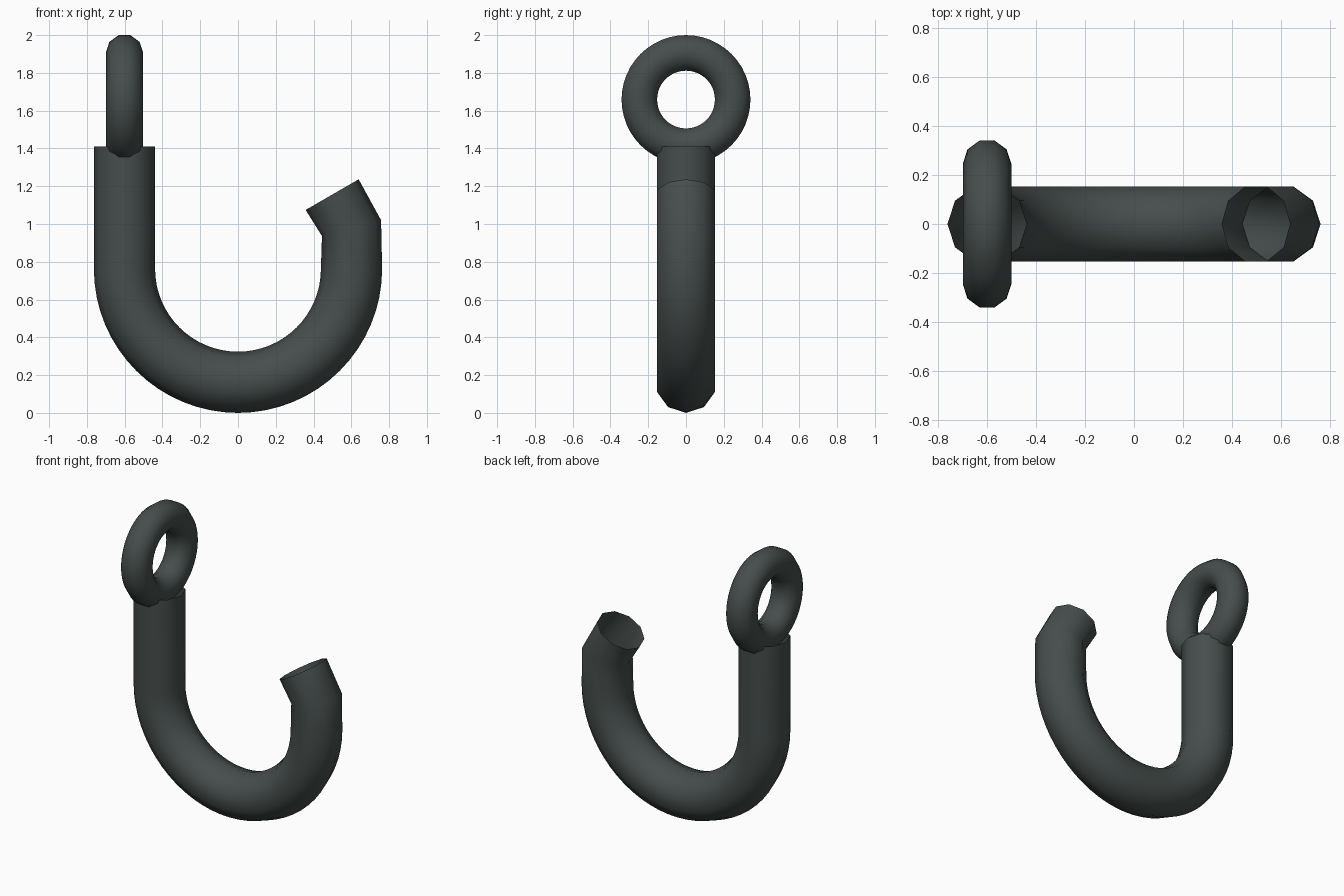
import bpy, bmesh
from math import sin, cos, pi, radians
from mathutils import Vector

if "Cube" in bpy.data.objects:
    bpy.data.objects.remove(bpy.data.objects["Cube"])

SIDES = 10

mat = bpy.data.materials.new("dark_iron")
mat.diffuse_color = (0.06, 0.075, 0.072, 1)
mat.use_nodes = True
mat.node_tree.nodes["Principled BSDF"].inputs["Base Color"].default_value = mat.diffuse_color


def sweep(name, path, side, radius, closed=False):
    """Ten-sided smooth tube along a planar path; side is the plane's normal."""
    bm = bmesh.new()
    n = len(path)
    rings = []
    for i, p in enumerate(path):
        dirs = []
        if closed or i > 0:
            dirs.append((p - path[i - 1]).normalized())
        if closed or i < n - 1:
            dirs.append((path[(i + 1) % n] - p).normalized())
        tangent = sum(dirs, Vector()).normalized()
        out = tangent.cross(side)
        # closed ring has its corners on the side axis, open tube in its plane
        a, b = (side, out) if closed else (out, side)
        rings.append([bm.verts.new(p + radius * (a * cos(t) + b * sin(t)))
                      for t in (2 * pi * k / SIDES for k in range(SIDES))])
    for i in range(n if closed else n - 1):
        r, s = rings[i], rings[(i + 1) % n]
        for k in range(SIDES):
            j = (k + 1) % SIDES
            bm.faces.new((r[k], r[j], s[j], s[k])).smooth = True
    bmesh.ops.recalc_face_normals(bm, faces=bm.faces[:])
    mesh = bpy.data.meshes.new(name)
    bm.to_mesh(mesh)
    bm.free()
    mesh.materials.append(mat)
    obj = bpy.data.objects.new(name, mesh)
    bpy.context.collection.objects.link(obj)
    return obj


# Hook: straight shank, half-circle bend, short rise and inward tip; open ends
bend, tube = 0.601, 0.162
mid_z = bend + tube
path = [Vector((-bend, 0, 1.41))]
for i in range(33):
    a = pi + pi * i / 32
    path.append(Vector((bend * cos(a), 0, mid_z + bend * sin(a))))
elbow = Vector((bend, 0, 0.978))
tip = elbow + 0.205 * Vector((-sin(radians(30)), 0, cos(radians(30))))
path += [elbow, tip]
sweep("hook", path, Vector((0, 1, 0)), tube)

# Eye ring standing on the shank, facing sideways
major, minor = 0.247, 0.099
eye_z = 2 - major - minor * cos(radians(18))
ring = [Vector((-bend, major * cos(a), eye_z + major * sin(a)))
        for a in (2 * pi * i / 48 for i in range(48))]
sweep("eye_ring", ring, Vector((1, 0, 0)), minor, closed=True)
